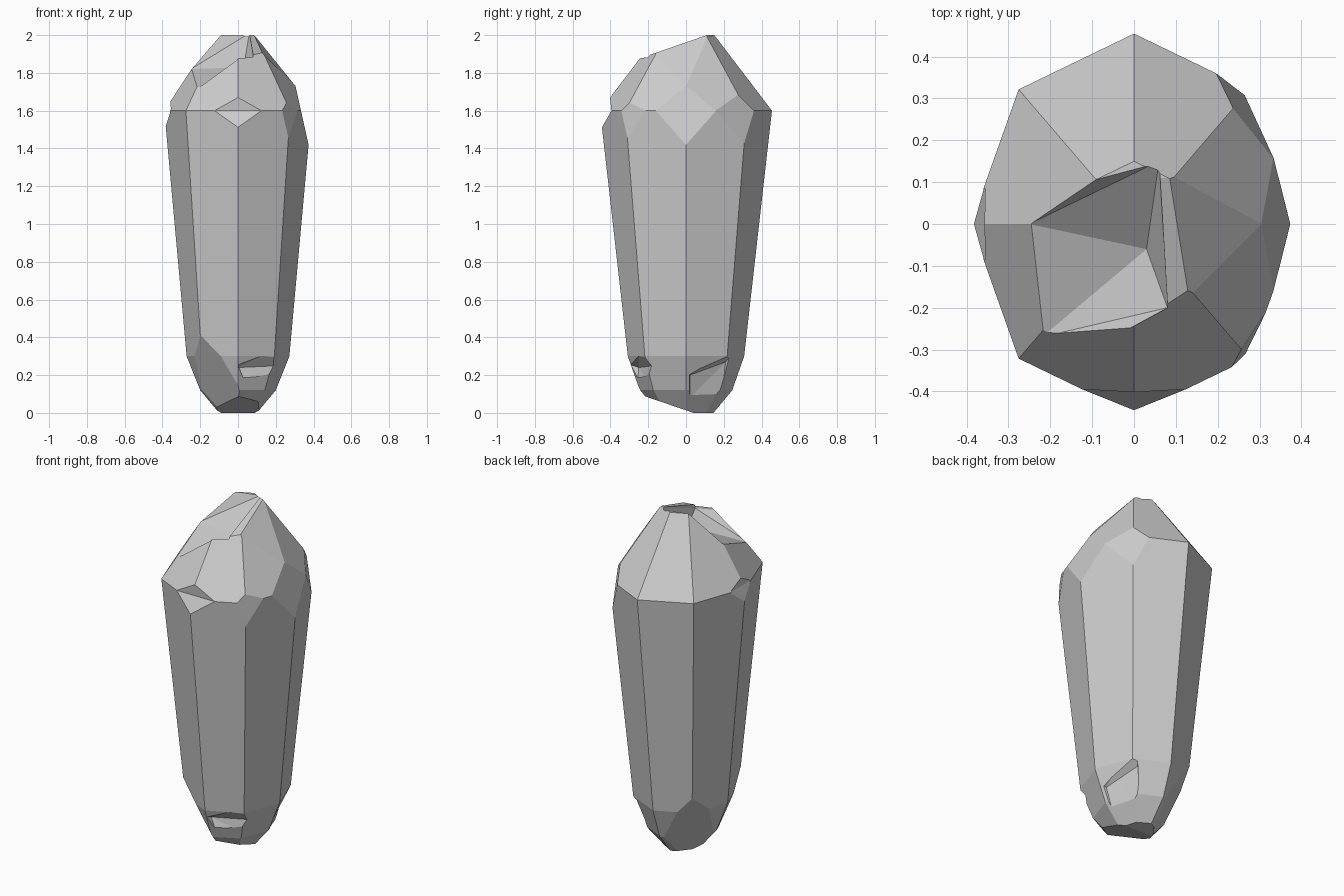
import bpy, bmesh
from math import cos, sin, pi
from mathutils import Vector

if "Cube" in bpy.data.objects:
    bpy.data.objects.remove(bpy.data.objects["Cube"])

CENTRE = Vector((0, 0, 1))


def make_object(name, bm):
    bmesh.ops.recalc_face_normals(bm, faces=bm.faces[:])
    mesh = bpy.data.meshes.new(name)
    bm.to_mesh(mesh)
    bm.free()
    ob = bpy.data.objects.new(name, mesh)
    bpy.context.collection.objects.link(ob)
    return ob


def slice_off(bm, a, b, c):
    """Cut flat along the plane through three points, keeping the centre."""
    a, b, c = Vector(a), Vector(b), Vector(c)
    n = (b - a).cross(c - a).normalized()
    if n.dot(CENTRE - a) > 0:
        n = -n
    bmesh.ops.bisect_plane(bm, geom=bm.verts[:] + bm.edges[:] + bm.faces[:],
                           plane_co=a, plane_no=n, clear_outer=True, dist=1e-5)
    bmesh.ops.holes_fill(bm, edges=[e for e in bm.edges if e.is_boundary], sides=0)


def carve(ob, points):
    """Remove the convex hull of the points from the object."""
    bm = bmesh.new()
    for p in points:
        bm.verts.new(p)
    res = bmesh.ops.convex_hull(bm, input=bm.verts[:])
    loose = [v for v in bm.verts if not v.link_faces]
    bmesh.ops.delete(bm, geom=loose, context='VERTS')
    cutter = make_object("chip_cutter", bm)
    cutter.hide_render = True
    mod = ob.modifiers.new("chip", 'BOOLEAN')
    mod.operation = 'DIFFERENCE'
    mod.solver = 'EXACT'
    mod.object = cutter
    bpy.context.view_layer.objects.active = ob
    bpy.ops.object.modifier_apply(modifier=mod.name)
    bpy.data.objects.remove(cutter)


# Eight-sided tapered body: (z, x radius, y radius)
rings = [(0, .10, .145), (.12, .20, .245), (.30, .272, .308),
         (1.6, .39, .455), (2.0, .128, .15)]
bm = bmesh.new()
loops = [[bm.verts.new((rx * cos(i * pi / 4), ry * sin(i * pi / 4), z))
          for i in range(8)] for z, rx, ry in rings]
for lo, hi in zip(loops, loops[1:]):
    for i in range(8):
        j = (i + 1) % 8
        bm.faces.new((lo[i], lo[j], hi[j], hi[i]))
bm.faces.new(loops[0][::-1])
bm.faces.new(loops[-1])

# Flat chips
slices = [
    ((0, .11, 2), (1, .11, 2), (0, -.25, 1.875)),                      # sloping top
    ((.11, .10, 1.97), (.15, -.17, 1.88), (.29, .02, 1.75)),           # upper right
    ((.38, 0, 1.39), (.30, 0, 1.75), (.38, 1, 1.39)),                  # right shoulder
    ((.264, .308, 1.43), (.335, .155, 1.6), (.20, .355, 1.6)),         # back right shoulder
    ((.264, -.308, 1.5), (.31, -.22, 1.6), (.235, -.34, 1.6)),         # front right shoulder
    ((-.20, -.232, .42), (-.25, -.05, .24), (-.03, -.26, .20)),        # lower front left
    ((-.20, .23, .40), (-.05, .26, .20), (-.22, .05, .20)),            # lower back left
    ((0, .04, 0), (1, .04, 0), (0, -.165, .07)),                       # underside front
]
for s in slices:
    slice_off(bm, *s)
crystal = make_object("crystal", bm)

# Step broken out of the top
carve(crystal, [(-.25, 0, 1.82), (-.25, -.12, 1.78), (-.22, -.27, 1.72),
                (.03, -.06, 1.83), (.08, -.20, 1.87), (-.03, -.26, 1.865),
                (.06, .15, 2.01), (-.09, .11, 2.01), (.085, -.2, 2.1), (-.3, -.3, 2.1)])
# Shoulder notches, front and left
carve(crystal, [(-.125, -.395, 1.6), (.125, -.395, 1.6), (0, -.5, 1.415),
                (0, -.405, 1.7), (0, -.6, 1.6)])
carve(crystal, [(-.355, -.09, 1.6), (-.355, .09, 1.6), (-.41, 0, 1.44),
                (-.36, 0, 1.7), (-.5, 0, 1.6)])
# Undercut breaks round the foot, front right and back right
carve(crystal, [(0, -.25, .24), (.22, -.17, .25), (0, -.42, .30), (.32, -.25, .40),
                (.05, -.26, .14), (.23, -.18, .15), (.15, -.5, .12), (.4, -.3, .14)])
carve(crystal, [(.21, .02, .20), (.15, .21, .27), (.36, 0, .22), (.26, .33, .40),
                (.17, .02, .08), (.12, .19, .10), (.4, .25, .08)])
